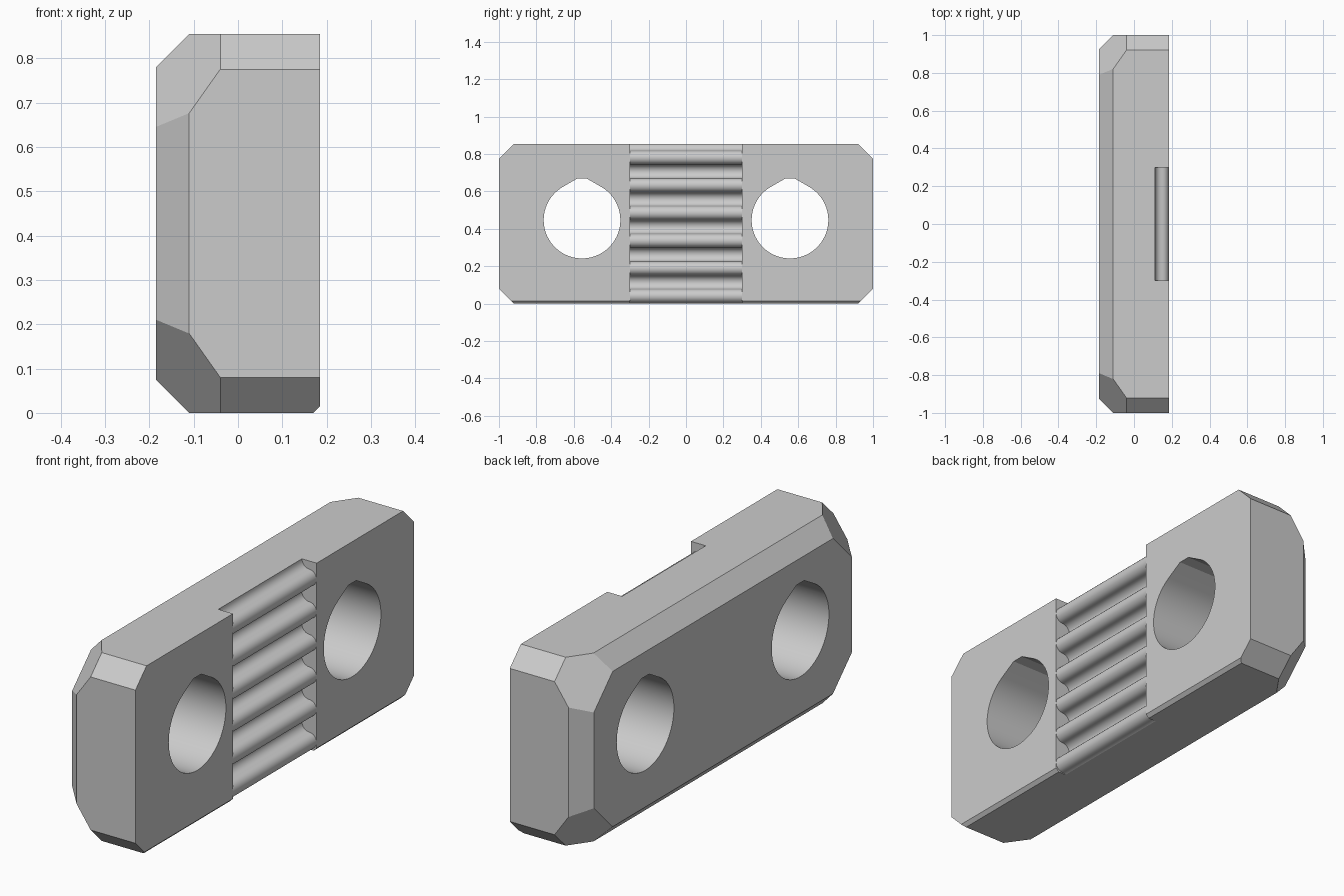
import bpy, bmesh, math
from mathutils import Vector

HALF_X, HALF_Y, HEIGHT = 0.185, 1.0, 0.855
MID_Z = HEIGHT / 2
GROOVE_HALF, PITCH = 0.3, 0.148

cube = bpy.data.objects.get("Cube")
if cube:
    bpy.data.objects.remove(cube, do_unlink=True)

steel = bpy.data.materials.new("plain grey")
steel.use_nodes = True
grey = (0.6, 0.6, 0.6, 1)
steel.diffuse_color = grey
steel.node_tree.nodes["Principled BSDF"].inputs["Base Color"].default_value = grey


def add_object(name, bm):
    bmesh.ops.recalc_face_normals(bm, faces=bm.faces)
    mesh = bpy.data.meshes.new(name)
    bm.to_mesh(mesh)
    bm.free()
    mesh.materials.append(steel)
    obj = bpy.data.objects.new(name, mesh)
    bpy.context.collection.objects.link(obj)
    return obj


def slice_off(bm, point, normal):
    """Cut away everything on the normal side of a plane and cap it."""
    geom = bm.verts[:] + bm.edges[:] + bm.faces[:]
    cut = bmesh.ops.bisect_plane(bm, geom=geom, dist=1e-6, plane_co=point,
                                 plane_no=Vector(normal).normalized(), clear_outer=True)
    edges = [e for e in cut["geom_cut"] if isinstance(e, bmesh.types.BMEdge)]
    bmesh.ops.contextual_create(bm, geom=edges)


def prism(name, points, direction):
    """Extrude a closed profile along a direction."""
    bm = bmesh.new()
    face = bm.faces.new([bm.verts.new(p) for p in points])
    new = bmesh.ops.extrude_face_region(bm, geom=[face])["geom"]
    bmesh.ops.translate(bm, vec=direction,
                        verts=[v for v in new if isinstance(v, bmesh.types.BMVert)])
    return add_object(name, bm)


# Block with chamfered edges and corners
bm = bmesh.new()
bmesh.ops.create_cube(bm, size=2)
bmesh.ops.scale(bm, vec=(HALF_X, HALF_Y, MID_Z), verts=bm.verts)
bmesh.ops.translate(bm, vec=(0, 0, MID_Z), verts=bm.verts)
for sy in (-1, 1):
    slice_off(bm, (-0.11, sy * HALF_Y, MID_Z), (-1, sy, 0))
for sz in (-1, 1):
    slice_off(bm, (-0.11, 0, MID_Z + sz * MID_Z), (-1, 0, sz))
    for sy in (-1, 1):
        slice_off(bm, (0, sy * 0.92, MID_Z + sz * MID_Z), (0, sy, sz))
        slice_off(bm, (-0.04, sy * 0.92, MID_Z + sz * MID_Z), (-math.sqrt(2), sy, sz))
slice_off(bm, (HALF_X, 0, 0.015), (1, 0, -1))
block = add_object("clamp_block", bm)

cutters = []

# Holes with a flattened teardrop top
R, HOLE_Z, FLAT = 0.205, 0.447, 0.221
tip = (R / math.cos(math.radians(30)) - FLAT) / math.tan(math.radians(30))
for side, y in (("front", -0.556), ("back", 0.556)):
    profile = []
    for i in range(61):
        a = math.radians(120 + 300 * i / 60)
        profile.append((-0.4, y + R * math.cos(a), HOLE_Z + R * math.sin(a)))
    profile += [(-0.4, y + tip, HOLE_Z + FLAT), (-0.4, y - tip, HOLE_Z + FLAT)]
    cutters.append(prism(side + "_hole_cutter", profile, (0.8, 0, 0)))

# Ribbed channel: alternating rounded ridges and valleys
r = PITCH / 4
wave_x = HALF_X - r
profile = []
z = HEIGHT + r
for k in range(13):
    sign = -1 if k % 2 == 0 else 1
    for i in range(12):
        a = math.pi * i / 12
        profile.append((wave_x + sign * r * math.sin(a), -GROOVE_HALF,
                        z - r + r * math.cos(a)))
    z -= 2 * r
profile += [(wave_x, -GROOVE_HALF, z), (0.3, -GROOVE_HALF, z),
            (0.3, -GROOVE_HALF, HEIGHT + r)]
cutters.append(prism("rib_channel_cutter", profile, (0, 2 * GROOVE_HALF, 0)))

# Apply the cuts
bpy.ops.object.select_all(action="DESELECT")
bpy.context.view_layer.objects.active = block
block.select_set(True)
for cutter in cutters:
    mod = block.modifiers.new(cutter.name, "BOOLEAN")
    mod.operation = "DIFFERENCE"
    mod.solver = "EXACT"
    mod.object = cutter
    bpy.ops.object.modifier_apply(modifier=mod.name)
    bpy.data.objects.remove(cutter, do_unlink=True)
bpy.ops.object.shade_smooth_by_angle(angle=math.radians(20))
